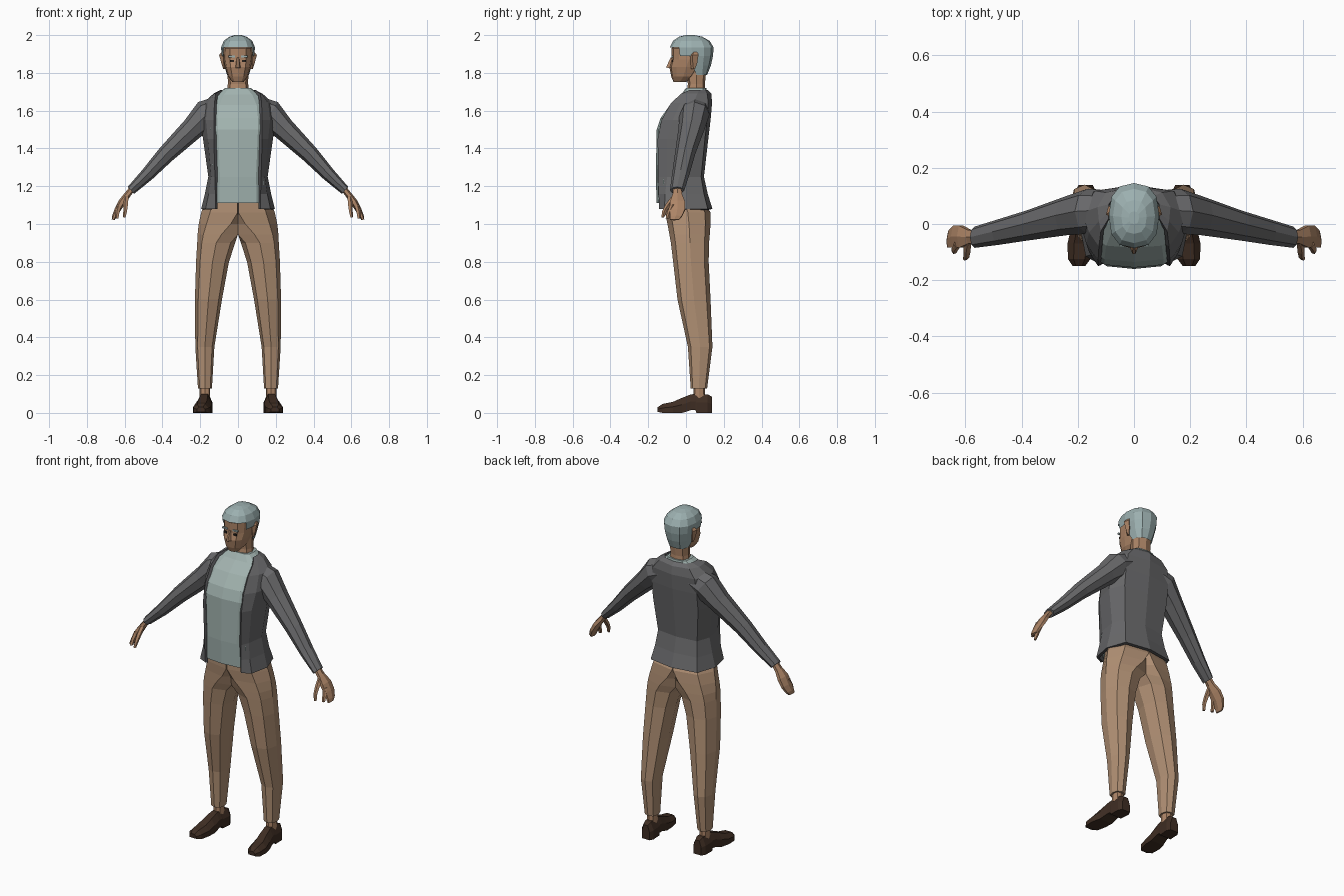
import bpy, bmesh, math
from mathutils import Vector


def material(name, rgb):
    m = bpy.data.materials.new(name)
    m.diffuse_color = (*rgb, 1)
    return m


SKIN = material("skin", (0.42, 0.235, 0.135))
TAN = material("tan_cloth", (0.44, 0.28, 0.175))
GREY = material("grey_cloth", (0.14, 0.14, 0.145))
TRIM = material("dark_trim", (0.075, 0.075, 0.08))
KNIT = material("pale_knit", (0.36, 0.45, 0.43))
HAIR = material("silver_hair", (0.33, 0.43, 0.43))
LEATHER = material("brown_leather", (0.05, 0.027, 0.017))
DARK = material("dark_eye", (0.02, 0.015, 0.012))


def loft(name, rings, mat, closed=True, keep=None):
    """Skin a list of rings of points; keep filters faces by their centre."""
    bm = bmesh.new()
    vs = [[bm.verts.new(p) for p in r] for r in rings]
    n = len(vs[0])
    for a, b in zip(vs, vs[1:]):
        for j in range(n if closed else n - 1):
            k = (j + 1) % n
            bm.faces.new((a[j], a[k], b[k], b[j]))
    if closed:
        bm.faces.new(vs[0][::-1])
        bm.faces.new(vs[-1])
        bmesh.ops.recalc_face_normals(bm, faces=bm.faces)
    if keep:
        drop = [f for f in bm.faces if not keep(f.calc_center_median())]
        bmesh.ops.delete(bm, geom=drop, context='FACES')
    me = bpy.data.meshes.new(name)
    bm.to_mesh(me)
    bm.free()
    me.materials.append(mat)
    ob = bpy.data.objects.new(name, me)
    bpy.context.collection.objects.link(ob)
    return ob


def power(v, e):
    return math.copysign(abs(v) ** e, v)


def oval(z, x0, x1, y0, y1, n=8, e=0.8):
    """Horizontal rounded ring between the given limits."""
    pts = []
    for k in range(n):
        a = math.tau * k / n
        pts.append(Vector(((x0 + x1) / 2 + (x1 - x0) / 2 * power(math.cos(a), e),
                           (y0 + y1) / 2 + (y1 - y0) / 2 * power(math.sin(a), e), z)))
    return pts


def tube(name, path, mat, s, n=8):
    """Limb along (x, y, z, y radius, in-plane radius), mirrored by s."""
    rings = []
    for i, (x, y, z, ry, rv) in enumerate(path):
        a, b = path[max(i - 1, 0)], path[min(i + 1, len(path) - 1)]
        t = Vector((b[0] - a[0], 0, b[2] - a[2])).normalized()
        v = Vector((-t.z, 0, t.x))
        ring = []
        for k in range(n):
            ang = math.tau * k / n
            p = Vector((x, y, z)) + v * rv * math.cos(ang) + Vector((0, ry * math.sin(ang), 0))
            ring.append((p.x * s, p.y, p.z))
        rings.append(ring)
    return loft(name, rings, mat)


def plate(name, c, size, mat):
    x, y, z = c
    a, b, h = (d / 2 for d in size)
    return loft(name, [[(x - a, y - b, w), (x + a, y - b, w), (x + a, y + b, w), (x - a, y + b, w)]
                       for w in (z - h, z + h)], mat)


# Sweater: z, half width, front, back
sweater = [(1.11, .15, -.155, .08), (1.25, .145, -.16, .07), (1.50, .16, -.155, .09),
           (1.56, .16, -.135, .10), (1.63, .15, -.085, .11), (1.685, .115, -.025, .112),
           (1.72, .068, .0, .108)]
loft("sweater", [oval(z, -r, r, f, b, 12, 0.6) for z, r, f, b in sweater], KNIT)

# Open jacket shell: z, front edge, front corner, side, back corner, back middle
jacket = [(1.08, .118, -.142, .172, -.115, .195, .0, .155, .115, .14),
          (1.16, .12, -.145, .155, -.11, .175, .0, .14, .095, .115),
          (1.25, .122, -.148, .142, -.10, .157, .0, .13, .08, .095),
          (1.45, .128, -.15, .16, -.10, .185, .01, .15, .10, .118),
          (1.55, .128, -.13, .17, -.07, .20, .03, .15, .112, .13),
          (1.64, .125, -.08, .16, -.03, .185, .04, .14, .118, .138),
          (1.69, .118, -.025, .125, .01, .13, .06, .10, .112, .134),
          (1.71, .09, .02, .092, .04, .09, .07, .07, .10, .115)]
shell = []
for z, *q in jacket:
    half = [(q[i], q[i + 1], z) for i in (0, 2, 4, 6)]
    shell.append(half + [(0, q[8], z)] + [(-x, y, w) for x, y, w in half[::-1]])
coat = loft("jacket", shell, GREY, closed=False)
coat.data.materials.append(TRIM)
thick = coat.modifiers.new("thickness", 'SOLIDIFY')
thick.thickness = 0.016
thick.offset = -1
thick.material_offset_rim = 1

# Trouser legs: z, inner x, outer x, front, back; clamped to meet at the middle
leg = [(.13, .138, .212, .025, .112), (.35, .125, .226, .01, .14), (.60, .085, .228, -.045, .13),
       (.80, .048, .222, -.068, .12), (.90, .015, .216, -.08, .122), (.945, -.04, .214, -.088, .126),
       (1.0, -.13, .208, -.098, .13), (1.06, -.19, .195, -.11, .13), (1.115, -.17, .175, -.11, .10)]

# Shoe sections: y, centre x, half width, bottom, top
shoe = [(-.15, .196, .022, .006, .03), (-.125, .195, .04, 0, .047), (-.07, .19, .047, 0, .058),
        (-.02, .183, .042, 0, .08), (.025, .178, .037, .014, .098), (.05, .176, .036, .014, .1),
        (.055, .176, .037, 0, .1), (.115, .173, .038, 0, .098), (.138, .172, .026, 0, .085)]

for s, side in ((1, "left"), (-1, "right")):
    loft(side + "_trouser_leg",
         [[(max(p.x, 0) * s, p.y, p.z) for p in oval(*r)] for r in leg], TAN)
    loft(side + "_ankle", [oval(z, s * .175 - .028, s * .175 + .028, .04, .1) for z in (.08, .14)], SKIN)
    rings = []
    for y, c, w, z0, z1 in shoe:
        zm = z0 + (z1 - z0) * .55
        rings.append([((c + dx * w) * s, y, z) for dx, z in
                      ((-1, z0), (1, z0), (1, zm), (.5, z1), (-.5, z1), (-1, zm))])
    loft(side + "_shoe", rings, LEATHER)

    # Sleeve
    tube(side + "_sleeve", [(.09, .05, 1.61, .07, .07), (.165, .045, 1.58, .08, .08),
                            (.24, .03, 1.505, .07, .061), (.38, -.005, 1.37, .054, .047),
                            (.48, -.028, 1.262, .046, .036), (.567, -.047, 1.178, .038, .025)], GREY, s)
    # Hand: palm, index finger, thumb
    tube(side + "_palm", [(.55, -.045, 1.2, .024, .016), (.585, -.046, 1.155, .028, .017),
                          (.615, -.045, 1.115, .045, .019), (.638, -.045, 1.075, .045, .016),
                          (.655, -.053, 1.04, .036, .012), (.661, -.062, 1.022, .026, .008)], SKIN, s, 6)
    tube(side + "_index_finger", [(.628, -.07, 1.10, .016, .014), (.638, -.088, 1.06, .013, .012),
                                  (.64, -.098, 1.03, .01, .009)], SKIN, s, 5)
    tube(side + "_thumb", [(.59, -.06, 1.145, .018, .013), (.594, -.092, 1.105, .016, .014),
                           (.596, -.113, 1.07, .013, .011), (.602, -.123, 1.035, .008, .008)], SKIN, s, 5)

    # Ear, eye, brow
    loft(side + "_ear", [[(s * (.07 + o * .3), y, z), (s * (.07 + o), y + .012, z),
                          (s * (.072 + o * .6), y + d, z), (s * .065, y + d * .6, z)]
                         for z, y, d, o in ((1.82, .028, .02, .008), (1.85, .024, .035, .018),
                                            (1.895, .022, .044, .03), (1.91, .03, .03, .018))], SKIN)
    plate(side + "_eye", (s * .032, -.073, 1.863), (.02, .008, .012), DARK)
    plate(side + "_brow", (s * .034, -.073, 1.887), (.034, .009, .009), HAIR)

# Neck and head: z, half width, front, back
loft("neck", [oval(z, -r, r, f, b) for z, r, f, b in
              ((1.68, .062, .0, .105), (1.74, .054, .01, .1), (1.84, .055, .0, .11))], SKIN)
head = [(1.752, .03, -.066, .0), (1.78, .052, -.078, .05), (1.83, .068, -.088, .09),
        (1.87, .075, -.077, .11), (1.93, .076, -.078, .12), (1.98, .05, -.03, .09)]
loft("head", [oval(z, -r, r, f, b, 12) for z, r, f, b in head], SKIN)
loft("nose", [[(-.017, -.078, 1.825), (.017, -.078, 1.825), (.005, -.106, 1.828), (-.005, -.106, 1.828)][::-1],
              [(-.007, -.068, 1.885), (.007, -.068, 1.885), (.004, -.082, 1.88), (-.004, -.082, 1.88)][::-1]], SKIN)

# Hair cap: hairline drops from brow to temples to nape
hair = [(1.79, .058, .0, .112), (1.84, .074, -.07, .132), (1.89, .086, -.08, .143),
        (1.935, .09, -.086, .146), (1.97, .075, -.068, .125), (1.992, .045, -.035, .085),
        (2.0, .018, .0, .045)]
loft("hair", [oval(z, -r, r, f, b, 12) for z, r, f, b in hair], HAIR,
     keep=lambda c: c.z > (1.7 if c.y > .06 else 1.87 if c.y > -.015 else 1.94))
